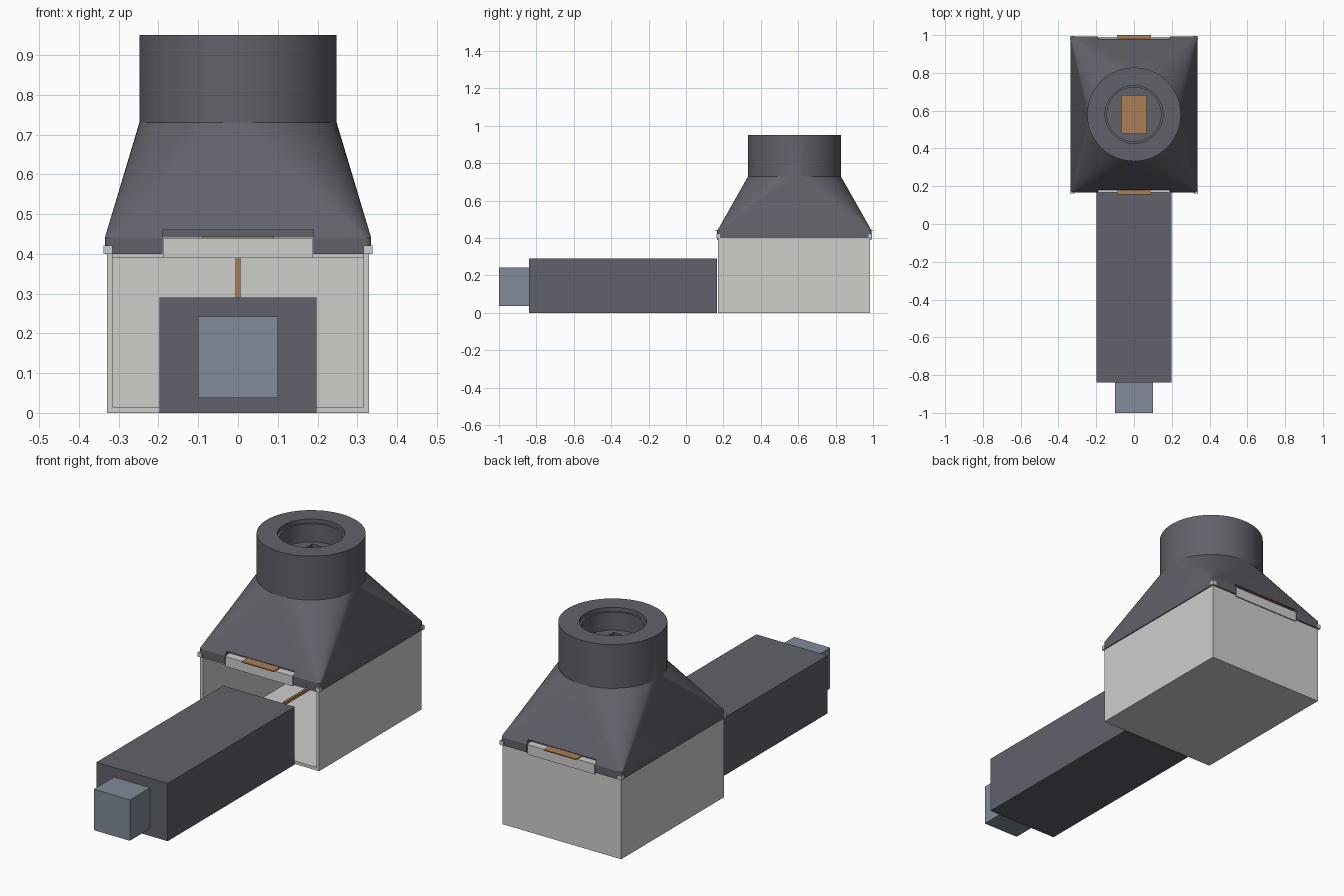
import bpy, bmesh, math

if "Cube" in bpy.data.objects:
    bpy.data.objects.remove(bpy.data.objects["Cube"])


def material(name, rgb):
    m = bpy.data.materials.new(name)
    m.diffuse_color = (*rgb, 1)
    m.use_nodes = True
    m.node_tree.nodes["Principled BSDF"].inputs["Base Color"].default_value = m.diffuse_color
    return m


DARK = material("dark grey", (0.12, 0.12, 0.145))
WHITE = material("off white", (0.62, 0.62, 0.60))
BROWN = material("tan brown", (0.40, 0.21, 0.09))
BLUE = material("slate blue", (0.22, 0.26, 0.32))


def finish(name, bm, mat):
    bmesh.ops.recalc_face_normals(bm, faces=bm.faces)
    me = bpy.data.meshes.new(name)
    bm.to_mesh(me)
    bm.free()
    ob = bpy.data.objects.new(name, me)
    bpy.context.collection.objects.link(ob)
    me.materials.append(mat)
    return ob


def box(name, x, y, z, mat):
    """Box from (min, max) ranges."""
    bm = bmesh.new()
    bmesh.ops.create_cube(bm, size=1)
    for v in bm.verts:
        for i, (a, b) in enumerate((x, y, z)):
            v.co[i] = (a + b) / 2 + v.co[i] * (b - a)
    return finish(name, bm, mat)


CY = 0.58   # centre of the housing
SEG = 16    # segments per quarter turn


def ring(hx, hy, r, z):
    """Rounded rectangle; with hx = hy = 0 it is a circle."""
    pts = []
    for q in range(4):
        sx = 1 if q in (0, 3) else -1
        sy = 1 if q < 2 else -1
        for i in range(SEG + 1):
            a = (q + i / SEG) * math.pi / 2
            pts.append((sx * hx + r * math.cos(a), CY + sy * hy + r * math.sin(a), z))
    return pts


# Hood: outer skirt, funnel, collar, stepped bore, square shaft, underside
sections = [
    (0.320, 0.397, 0.015, 0.400), (0.320, 0.397, 0.015, 0.440),
    (0, 0, 0.248, 0.73), (0, 0, 0.248, 0.95),
    (0, 0, 0.153, 0.95), (0, 0, 0.153, 0.93),
    (0, 0, 0.143, 0.93), (0, 0, 0.143, 0.84),
    (0.064, 0.099, 0.001, 0.84), (0.064, 0.099, 0.001, 0.441),
    (0.320, 0.397, 0.008, 0.441), (0.320, 0.397, 0.008, 0.400),
]
bm = bmesh.new()
rings = [[bm.verts.new(p) for p in ring(*s)] for s in sections]
for a, b in zip(rings, rings[1:] + rings[:1]):
    n = len(a)
    for i in range(n):
        j = (i + 1) % n
        bm.faces.new((a[i], a[j], b[j], b[i]))
bmesh.ops.remove_doubles(bm, verts=bm.verts, dist=0.00005)
hood = finish("hood", bm, DARK)

# Notches in the front and back of the skirt
for label, y in (("front", (0.12, 0.205)), ("back", (0.955, 1.04))):
    cutter = box(label + "_notch_cutter", (-0.19, 0.19), y, (0.37, 0.46), DARK)
    cutter.hide_render = True
    cutter.hide_viewport = True
    mod = hood.modifiers.new(label + "_notch", 'BOOLEAN')
    mod.operation = 'DIFFERENCE'
    mod.solver = 'EXACT'
    mod.object = cutter

bpy.context.view_layer.objects.active = hood
hood.select_set(True)
bpy.ops.object.shade_smooth_by_angle(angle=math.radians(25))

# Open-fronted box
T = 0.015
box("box_floor", (-0.33, 0.33), (0.172, 0.985), (0, T), WHITE)
box("box_back", (-0.33, 0.33), (0.985 - T, 0.985), (T, 0.40), WHITE)
for s, side in ((-1, "left"), (1, "right")):
    box("box_wall_" + side, sorted((s * 0.33, s * (0.33 - T))),
        (0.172, 0.985 - T), (T, 0.40), WHITE)
box("box_top", (-0.315, 0.315), (0.177, 0.98), (0.39, 0.439), WHITE)

# Lid edges in the notches and corner catches
for label, y in (("front", (0.166, 0.177)), ("back", (0.98, 0.991))):
    box(label + "_lid_edge", (-0.187, 0.187), y, (0.39, 0.440), WHITE)
    for s, side in ((-1, "left"), (1, "right")):
        box(f"{label}_{side}_catch", sorted((s * 0.316, s * 0.338)),
            (y[0] - 0.004, y[1] + 0.004), (0.40, 0.421), WHITE)

# Sliding board that passes through below the shaft
box("slide_board", (-0.09, 0.09), (0.156, 1.0), (0.439, 0.444), BROWN)

# Trigger lever hanging inside the box
box("lever_post", (-0.006, 0.006), (0.63, 0.642), (0.17, 0.44), BROWN)
box("lever_arm", (-0.006, 0.006), (0.36, 0.63), (0.17, 0.185), BROWN)

# Long entry arm and its end block
box("entry_arm", (-0.198, 0.198), (-0.84, 0.166), (0, 0.29), DARK)
box("end_block", (-0.10, 0.10), (-1.0, -0.84), (0.037, 0.242), BLUE)
